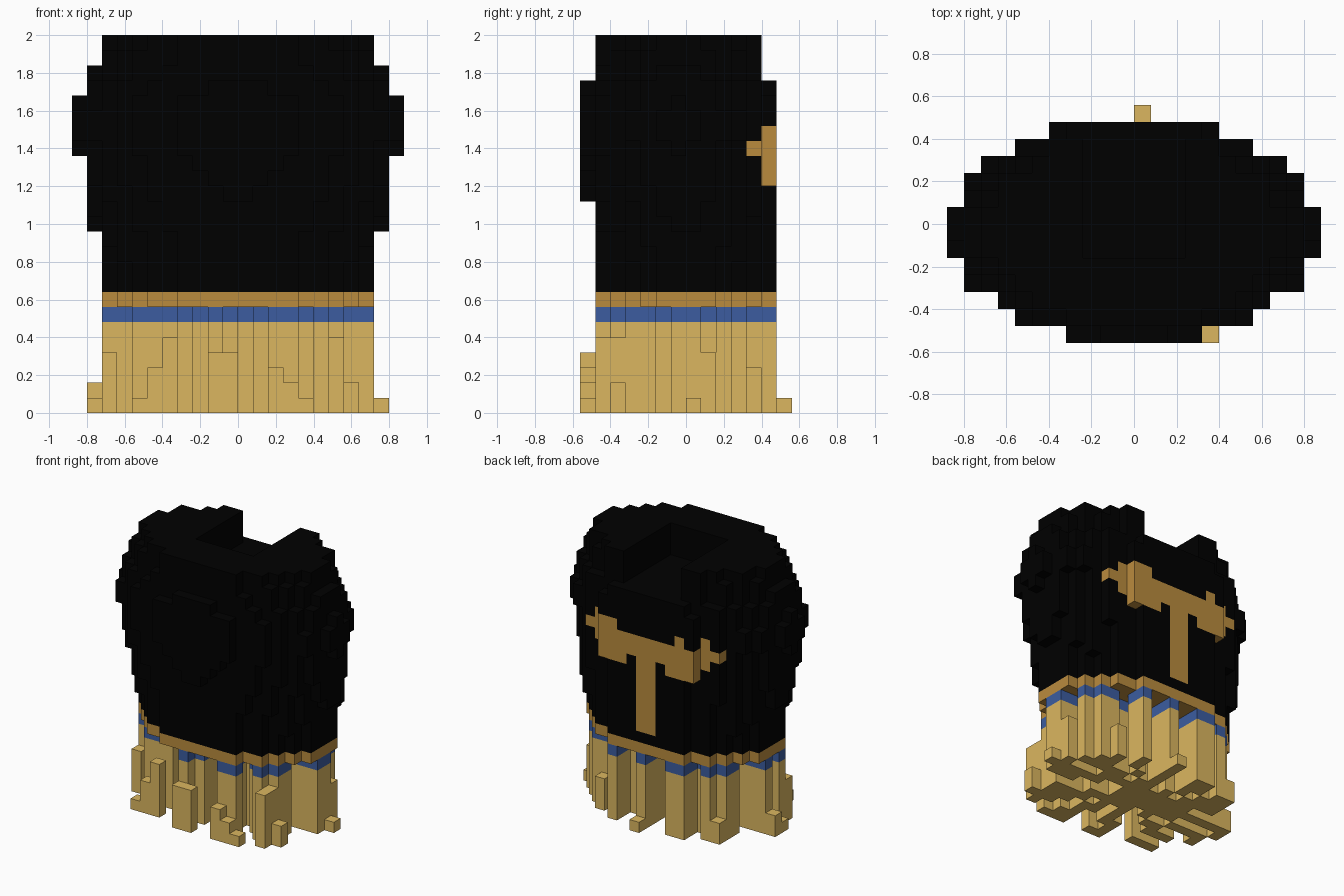
import bpy
import bmesh
import math

cube = bpy.data.objects.get("Cube")
if cube:
    bpy.data.objects.remove(cube, do_unlink=True)

V = 0.08  # edge of one block


def make_material(name, rgb):
    mat = bpy.data.materials.new(name)
    mat.use_nodes = True
    color = (*rgb, 1)
    mat.diffuse_color = color
    mat.node_tree.nodes["Principled BSDF"].inputs["Base Color"].default_value = color
    return mat


black = make_material("black", (0, 0, 0))
tan = make_material("tan", (0.71, 0.47, 0.117))
brown = make_material("brown", (0.49, 0.26, 0.048))
blue = make_material("blue", (0.045, 0.108, 0.35))


def layer(width, front, back, center, k):
    """One oval layer of blocks with its own reach to the front and back."""
    cells = set()
    for j in range(-7, 7):
        y = j + 0.5 - center
        depth = front + center if y < 0 else back - center
        for i in range(-11, 11):
            if ((i + 0.5) / width) ** 2 + (y / depth) ** 2 <= 1:
                cells.add((i, j, k))
    return cells


def box(x, y, z):
    return {(i, j, k) for i in range(*x) for j in range(*y) for k in range(*z)}


# Rounded body, widest above the middle and leaning forward
WIDTHS = [8.8, 9, 9.2, 9.4, 9.6, 9.8, 10, 10.2, 10.4, 10.6,
          10.72, 10.72, 10.6, 10.2, 9.8, 9.3, 8.8]
body = set()
for n, width in enumerate(WIDTHS):
    center = -min(n / 9, 1) / 2
    front = max(0.655 * width, 6.15)
    body |= layer(width, front, 6.15 if n < 14 else 5.35, center, n + 8)
body -= box((-3, 3), (-2, 7), (22, 25))  # notch open to the back

# T-shaped marking on the back, wrapping round the sides
marking = box((-5, 5), (5, 6), (15, 18)) | box((-1, 1), (5, 6), (9, 16))
marking -= {(-2, 5, 15), (1, 5, 15)}
marking |= {(-4, 5, 18), (3, 5, 18), (4, 5, 18), (-7, 4, 17), (6, 4, 17)}
marking |= box((-6, -5), (4, 5), (16, 19)) | box((5, 6), (4, 5), (16, 19))
body -= marking

# Band under the body
band = layer(8.8, 6.15, 6.15, 0, 7)

# Radial legs, thicker towards the rim; close pairs join into wide legs
plan = set()
for angle in (1, 32, 43, 64, 85, 112, 133, 146, 174, 196, 224, 261, 290, 312, 325):
    a = math.radians(angle)
    dx, dy = 9 * math.cos(a), 6 * math.sin(a)
    length = math.hypot(dx, dy)
    dx, dy = dx / length, dy / length
    for i, j, _ in band:
        x, y = i + 0.5, j + 0.5
        along, across = x * dx + y * dy, abs(x * dy - y * dx)
        if along > 0 and across < 0.35 + 0.45 * (along / length) ** 2:
            plan.add((i, j))
legs = {(i, j, k) for i, j in plan for k in range(6)}
leg_bands = {(i, j, 6) for i, j in plan}

# Stepped feet: column position and height
for i, j, height in ((-2, -7, 4), (-1, -7, 4), (2, -7, 3), (3, -7, 2), (4, -7, 1),
                     (0, 6, 1), (-10, 0, 2), (-10, -1, 1), (9, 0, 1), (8, 1, 4),
                     (6, -6, 5), (6, -5, 5), (7, -5, 2), (-9, -3, 4),
                     (-7, -6, 1), (-6, -6, 3), (-5, -6, 5),
                     (-6, 4, 4), (-7, 4, 2), (5, 4, 3)):
    legs |= box((i, i + 1), (j, j + 1), (0, height))

parts = (("body", body, black), ("back_marking", marking, brown),
         ("waist_band", band, brown), ("leg_bands", leg_bands, blue),
         ("legs", legs, tan))
occupied = set().union(*(cells for _, cells, _ in parts))


def build(name, cells, mat):
    """Make the outer faces of a group of blocks."""
    bm = bmesh.new()
    corners = {}

    def vert(p):
        if p not in corners:
            corners[p] = bm.verts.new([c * V for c in p])
        return corners[p]

    for cell in sorted(cells):
        for axis in range(3):
            u, v = (axis + 1) % 3, (axis + 2) % 3
            for side in (0, 1):
                near = list(cell)
                near[axis] += 2 * side - 1
                if tuple(near) in occupied:
                    continue
                loop = []
                for du, dv in ((0, 0), (1, 0), (1, 1), (0, 1)):
                    p = list(cell)
                    p[axis] += side
                    p[u] += du
                    p[v] += dv
                    loop.append(vert(tuple(p)))
                bm.faces.new(loop if side else loop[::-1])
    mesh = bpy.data.meshes.new(name)
    bm.to_mesh(mesh)
    bm.free()
    mesh.materials.append(mat)
    bpy.context.collection.objects.link(bpy.data.objects.new(name, mesh))


for part in parts:
    build(*part)
